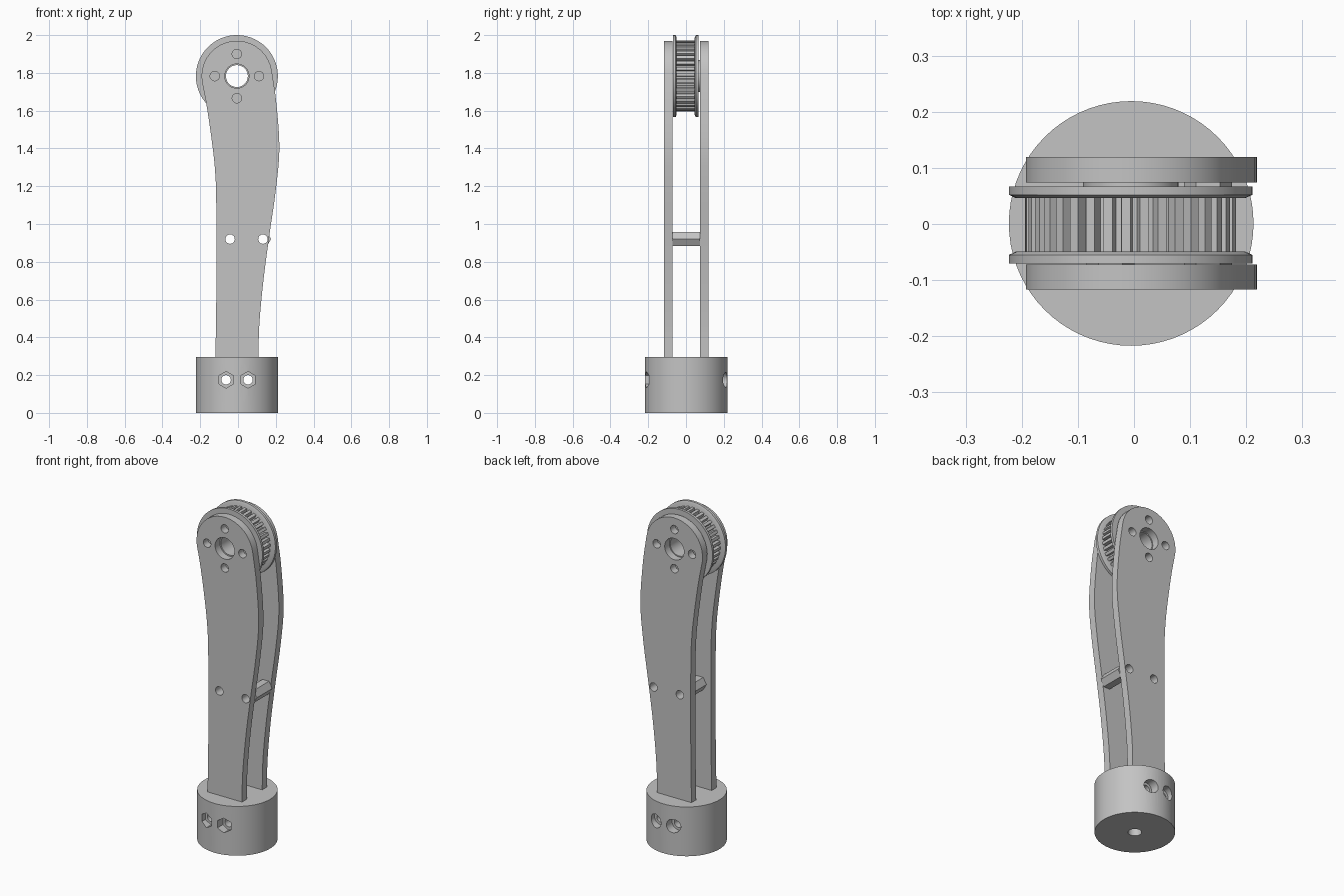
import bpy, bmesh
from math import sin, cos, radians, pi
from mathutils import Vector

if "Cube" in bpy.data.objects:
    bpy.data.objects.remove(bpy.data.objects["Cube"])

grey = bpy.data.materials.new("plain grey")
grey.use_nodes = True
grey.diffuse_color = (0.55, 0.55, 0.55, 1)
grey.node_tree.nodes["Principled BSDF"].inputs["Base Color"].default_value = grey.diffuse_color

CX, HUB_Z = -0.006, 1.783      # pulley axis
BASE_H, BASE_R = 0.295, 0.218


def ring(x, z, r, n=48, turn=0.0):
    return [(x + r * cos(turn + 2 * pi * i / n), z + r * sin(turn + 2 * pi * i / n)) for i in range(n)]


def loft(name, sections, axis="Y"):
    """Solid through (outline, position) sections along an axis."""
    bm = bmesh.new()
    loops = []
    for outline, h in sections:
        loops.append([bm.verts.new((a, h, b) if axis == "Y" else (a, b, h)) for a, b in outline])
    for lo, hi in zip(loops, loops[1:]):
        n = len(lo)
        for i in range(n):
            j = (i + 1) % n
            bm.faces.new((lo[i], lo[j], hi[j], hi[i]))
    bm.faces.new(loops[0])
    bm.faces.new(loops[-1])
    bmesh.ops.recalc_face_normals(bm, faces=bm.faces)
    mesh = bpy.data.meshes.new(name)
    bm.to_mesh(mesh)
    bm.free()
    mesh.materials.append(grey)
    obj = bpy.data.objects.new(name, mesh)
    bpy.context.collection.objects.link(obj)
    return obj


def prism(name, outline, lo, hi, axis="Y"):
    return loft(name, [(outline, lo), (outline, hi)], axis)


def drill(obj, cuts):
    """Subtract (outline, lo, hi, axis) prisms from the object."""
    for cut in cuts:
        cutter = prism("cutter", *cut)
        cutter.hide_render = True
        mod = obj.modifiers.new("hole", "BOOLEAN")
        mod.operation, mod.solver, mod.object = "DIFFERENCE", "EXACT", cutter
        bpy.context.view_layer.update()
        result = bpy.data.meshes.new_from_object(obj.evaluated_get(bpy.context.evaluated_depsgraph_get()))
        obj.modifiers.clear()
        obj.data = result
        bpy.data.objects.remove(cutter)


def smooth_curve(pts, steps=5):
    """Catmull-Rom curve through the points."""
    p = [Vector(q) for q in pts]
    p = [2 * p[0] - p[1]] + p + [2 * p[-1] - p[-2]]
    out = []
    for a, b, c, d in zip(p, p[1:], p[2:], p[3:]):
        for k in range(steps):
            t = k / steps
            out.append(tuple(0.5 * (2 * b + (c - a) * t + (2 * a - 5 * b + 4 * c - d) * t * t
                                    + (3 * b - a - 3 * c + d) * t ** 3)))
    return out + [tuple(p[-2])]


# Curved side plates with a rounded head
R = 0.187
head = [(CX + R * cos(radians(a)), HUB_Z + R * sin(radians(a))) for a in range(8, 189, 10)]
left_edge = smooth_curve([head[-1], (-0.165, 1.62), (-0.14, 1.45), (-0.122, 1.29),
                          (-0.115, 1.1), (-0.115, 0.6), (-0.12, 0.28)])
right_edge = smooth_curve([(0.108, 0.28), (0.113, 0.47), (0.135, 0.705), (0.166, 0.94),
                           (0.2, 1.18), (0.219, 1.4), (0.203, 1.64), head[0]])
plate_outline = head + left_edge[1:] + right_edge[:-1]
bolt_x = (-0.042, 0.132)
BOLT_Z = 0.92
bolt_circle = [(CX + 0.117 * cos(k * pi / 2), HUB_Z + 0.117 * sin(k * pi / 2)) for k in range(4)]
plate_holes = [(ring(CX, HUB_Z, 0.064, 40), -1, 1)]
plate_holes += [(ring(x, z, 0.025, 24), -1, 1) for x, z in bolt_circle + [(x, BOLT_Z) for x in bolt_x]]
parts = []
for name, lo, hi in (("front_plate", -0.117, -0.072), ("back_plate", 0.074, 0.119)):
    plate = prism(name, plate_outline, lo, hi)
    drill(plate, plate_holes)
    parts.append(plate)

# Hollow hexagonal spacers between the plates
for name, x in zip(("left_spacer", "right_spacer"), bolt_x):
    spacer = prism(name, ring(x, BOLT_Z, 0.043, 6), -0.072, 0.074)
    drill(spacer, [(ring(x, BOLT_Z, 0.025, 24), -1, 1)])
    parts.append(spacer)

# Toothed pulley drum
TEETH = 36
drum_outline = []
for i in range(TEETH):
    for frac, r in ((0.0, 0.188), (0.5, 0.188), (0.6, 0.166), (0.9, 0.166)):
        a = 2 * pi * (i + frac) / TEETH
        drum_outline.append((CX + r * cos(a), HUB_Z + r * sin(a)))
bore = [(ring(CX, HUB_Z, 0.058, 40), -1, 1)]
drum = prism("pulley_drum", drum_outline, -0.051, 0.048)
drill(drum, bore)
parts.append(drum)

# Pulley flanges, chamfered on the inside rim, and the thin hub washer
big, small = ring(CX, HUB_Z, 0.217, 72), ring(CX, HUB_Z, 0.204, 72)
for name, outer, mid, inner in (("front_flange", -0.07, -0.055, -0.049), ("back_flange", 0.067, 0.052, 0.046)):
    flange = loft(name, [(big, outer), (big, mid), (small, inner)])
    drill(flange, bore)
    parts.append(flange)
washer = prism("hub_washer", ring(CX, HUB_Z, 0.085), 0.066, 0.075)
drill(washer, bore)
parts.append(washer)

# Round base with hex pockets in front, round pockets behind and a central bore
base = prism("base", ring(-0.005, 0.001, BASE_R, 72), 0, BASE_H, "Z")
cuts = [(ring(-0.005, 0.001, 0.037, 32), -1, 1, "Z")]
for x in (-0.063, 0.053):
    cuts += [(ring(x, 0.175, 0.025, 24), -1, 1),
             (ring(x, 0.175, 0.044, 6, pi / 2), -1, -0.165),
             (ring(x, 0.175, 0.04, 32), 0.165, 1)]
drill(base, cuts)
parts.append(base)

# Smooth curved surfaces, keep edges crisp
bpy.ops.object.select_all(action="DESELECT")
for obj in parts:
    obj.select_set(True)
bpy.context.view_layer.objects.active = base
bpy.ops.object.shade_smooth_by_angle(angle=radians(25))
